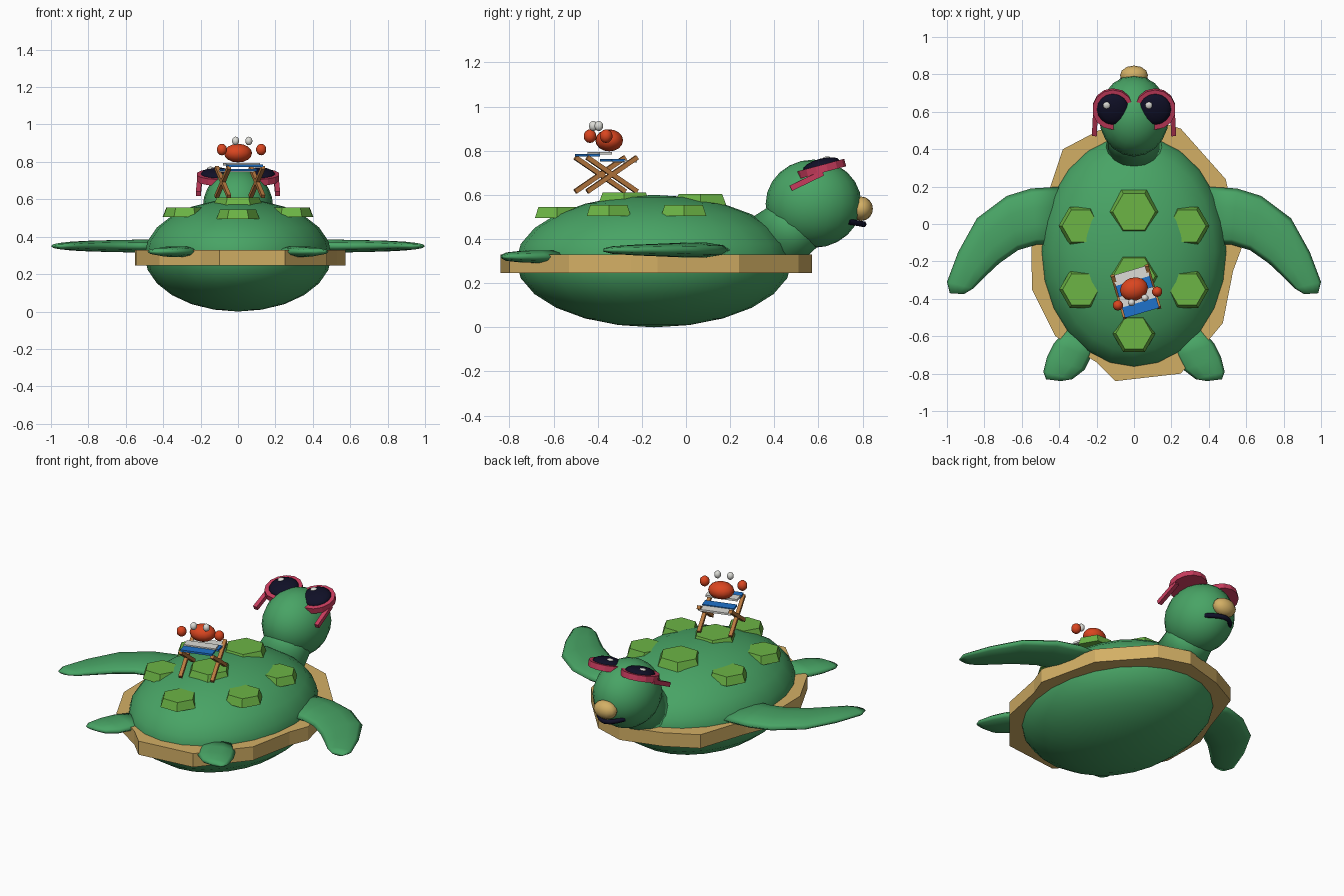
import bpy, bmesh, math
from mathutils import Matrix, Vector

if "Cube" in bpy.data.objects:
    bpy.data.objects.remove(bpy.data.objects["Cube"])


def material(name, r, g, b):
    m = bpy.data.materials.new(name)
    m.diffuse_color = (r, g, b, 1)
    m.use_nodes = True
    m.node_tree.nodes["Principled BSDF"].inputs["Base Color"].default_value = m.diffuse_color
    return m


GREEN = material("sea green", 0.065, 0.37, 0.13)
LEAF = material("leaf green", 0.15, 0.46, 0.06)
TAN = material("tan", 0.65, 0.43, 0.13)
PINK = material("pink", 0.58, 0.045, 0.11)
DARK = material("dark", 0.005, 0.005, 0.02)
WHITE = material("white", 0.72, 0.72, 0.68)
BLUE = material("blue", 0.013, 0.17, 0.6)
WOOD = material("wood", 0.48, 0.19, 0.05)
RED = material("orange red", 0.7, 0.06, 0.014)


def finish(bm, name, mat, smooth=False, matrix=None):
    if matrix is not None:
        bm.transform(matrix)
    bmesh.ops.recalc_face_normals(bm, faces=bm.faces[:])
    for f in bm.faces:
        f.smooth = smooth
    me = bpy.data.meshes.new(name)
    bm.to_mesh(me)
    bm.free()
    me.materials.append(mat)
    ob = bpy.data.objects.new(name, me)
    bpy.context.collection.objects.link(ob)
    return ob


def ball(name, mat, loc, size, seg=16, rings=10, rot=None):
    bm = bmesh.new()
    bmesh.ops.create_uvsphere(bm, u_segments=seg, v_segments=rings, radius=1)
    m = Matrix.Translation(loc) @ (rot or Matrix()) @ Matrix.Diagonal((*size, 1))
    return finish(bm, name, mat, True, m)


def cone(name, mat, r1, r2, depth, sides, matrix, smooth=False):
    bm = bmesh.new()
    bmesh.ops.create_cone(bm, cap_ends=True, segments=sides, radius1=r1, radius2=r2, depth=depth)
    return finish(bm, name, mat, smooth, matrix)


def box(name, mat, size, matrix):
    bm = bmesh.new()
    bmesh.ops.create_cube(bm, size=1)
    return finish(bm, name, mat, False, matrix @ Matrix.Diagonal((*size, 1)))


def between(a, b):
    a, b = Vector(a), Vector(b)
    return Matrix.Translation((a + b) / 2) @ (b - a).to_track_quat('Z', 'Y').to_matrix().to_4x4()


def bar(name, mat, a, b, w):
    box(name, mat, (w, w, (Vector(b) - Vector(a)).length), between(a, b))


def flipper(name, pairs, thick, z, side):
    # Loft of elliptical sections; each spans a leading and a trailing edge point
    bm = bmesh.new()
    rings = []
    for (lx, ly, tx, ty), t in zip(pairs, thick):
        ring = []
        for k in range(10):
            a = 2 * math.pi * k / 10
            c = math.cos(a) / 2
            x = (lx + tx) / 2 + (lx - tx) * c
            y = (ly + ty) / 2 + (ly - ty) * c
            ring.append(bm.verts.new((side * x, y, z + t * math.sin(a))))
        rings.append(ring)
    for r, s in zip(rings, rings[1:]):
        for k in range(10):
            bm.faces.new((r[k], r[(k + 1) % 10], s[(k + 1) % 10], s[k]))
    bm.faces.new(rings[0])
    bm.faces.new(rings[-1])
    finish(bm, name, GREEN, True)


# Body and uneven shell rim
ball("body", GREEN, (0, -0.145, 0.3), (0.5, 0.625, 0.3), 24, 12)
rim = [(-0.10, -0.84), (0.25, -0.80), (0.475, -0.53), (0.53, -0.25), (0.575, -0.13),
       (0.49, 0.24), (0.25, 0.51), (0.06, 0.57), (-0.19, 0.5), (-0.38, 0.4),
       (-0.48, 0.1), (-0.55, -0.07), (-0.545, -0.35), (-0.42, -0.6), (-0.2, -0.74)]
bm = bmesh.new()
low = [bm.verts.new((x, y, 0.245)) for x, y in rim]
base = bm.faces.new(low)
up = bmesh.ops.extrude_face_region(bm, geom=[base])
for v in up["geom"]:
    if isinstance(v, bmesh.types.BMVert):
        v.co.z = 0.33
finish(bm, "shell_rim", TAN)

# Hexagonal shell plates
for x, y, top, r in [(0, 0.065, 0.605, 0.135), (0, -0.28, 0.61, 0.135), (0, -0.585, 0.545, 0.115),
                     (0.285, -0.01, 0.555, 0.118), (-0.285, -0.01, 0.555, 0.118),
                     (0.285, -0.35, 0.555, 0.115), (-0.285, -0.35, 0.555, 0.115)]:
    m = Matrix.Translation((x, y, top - 0.025)) @ Matrix.Rotation(math.pi / 2, 4, 'Z')
    cone("shell_plate", LEAF, r, r * 0.84, 0.05, 6, m)

# Flippers
front = [(0.38, 0.2, 0.40, -0.11), (0.55, 0.19, 0.52, -0.11), (0.68, 0.15, 0.62, -0.14),
         (0.84, 0.03, 0.72, -0.21), (0.94, -0.15, 0.80, -0.285), (1.0, -0.31, 0.86, -0.345),
         (0.985, -0.37, 0.91, -0.375)]
rear = [(0.36, -0.56, 0.2, -0.62), (0.43, -0.64, 0.23, -0.71), (0.465, -0.71, 0.265, -0.78),
        (0.485, -0.79, 0.33, -0.83), (0.47, -0.83, 0.39, -0.84)]
for side in (1, -1):
    flipper("front_flipper", front, (0.036, 0.036, 0.034, 0.03, 0.025, 0.018, 0.008), 0.35, side)
    flipper("rear_flipper", rear, (0.03, 0.03, 0.027, 0.02, 0.008), 0.32, side)

# Neck, head, beak and mouth
a, b = (0, 0.40, 0.385), (0, 0.56, 0.51)
cone("neck", GREEN, 0.15, 0.13, 0.2, 16, between(a, b), True)
ball("head", GREEN, (0, 0.578, 0.56), (0.188, 0.217, 0.2), 20, 12)
ball("beak", TAN, (0, 0.795, 0.537), (0.075, 0.052, 0.055), 12, 8)
cu = bpy.data.curves.new("mouth", 'CURVE')
cu.dimensions = '3D'
cu.bevel_depth = 0.014
cu.bevel_resolution = 1
cu.use_fill_caps = True
sp = cu.splines.new('POLY')
sp.points.add(6)
for i, p in enumerate(sp.points):
    t = i / 3 - 1
    p.co = (0.09 * t, 0.805 - 0.07 * t * t, 0.467 + 0.012 * t * t, 1)
cu.materials.append(DARK)
bpy.context.collection.objects.link(bpy.data.objects.new("mouth", cu))

# Sunglasses pushed up on the head
tilt = Matrix.Rotation(math.radians(15), 4, 'X')
for s in (1, -1):
    m = Matrix.Translation((s * 0.113, 0.615, 0.718)) @ tilt
    cone("glasses_rim", PINK, 0.11, 0.11, 0.035, 14, m)
    ball("glasses_lens", DARK, m @ Vector((0, 0.003, 0.016)), (0.086, 0.086, 0.03), 16, 8, tilt)
    g = m @ Vector((-0.033, 0.03, 0.04))
    ball("lens_glint", WHITE, (g.x, g.y, g.z), (0.02, 0.02, 0.009), 10, 6, tilt)
    bar("glasses_arm", PINK, (s * 0.205, 0.62, 0.70), (s * 0.212, 0.475, 0.63), 0.026)
box("glasses_bridge", PINK, (0.07, 0.03, 0.03), Matrix.Translation((0, 0.635, 0.722)) @ tilt)

# Folding chair: crossed legs and striped seat slats
chair = Matrix.Translation((0.01, -0.362, 0)) @ Matrix.Rotation(math.radians(16.5), 4, 'Z')
for u in (-0.095, 0.095):
    for d in (-1, 1):
        bar("chair_leg", WOOD, chair @ Vector((u, 0.118 * d, 0.77)),
            chair @ Vector((u, -0.118 * d, 0.615)), 0.021)
for v, z, mat in [(-0.088, 0.78, BLUE), (-0.03, 0.788, WHITE), (0.03, 0.757, BLUE), (0.088, 0.752, WHITE)]:
    box("seat_slat", mat, (0.19, 0.06, 0.012), chair @ Matrix.Translation((0, v, z)))

# Crab on the chair
turn = Matrix.Rotation(math.radians(16.5), 4, 'Z')
ball("crab_body", RED, (0, -0.348, 0.847), (0.076, 0.062, 0.05), 14, 8, turn)
for x, y in [(-0.086, -0.435), (0.124, -0.362)]:
    ball("crab_claw", RED, (x, y, 0.866), (0.029, 0.029, 0.031), 10, 7)
for x, y in [(-0.013, -0.42), (0.058, -0.395)]:
    ball("crab_eye", WHITE, (x, y, 0.912), (0.02, 0.02, 0.023), 10, 7)
